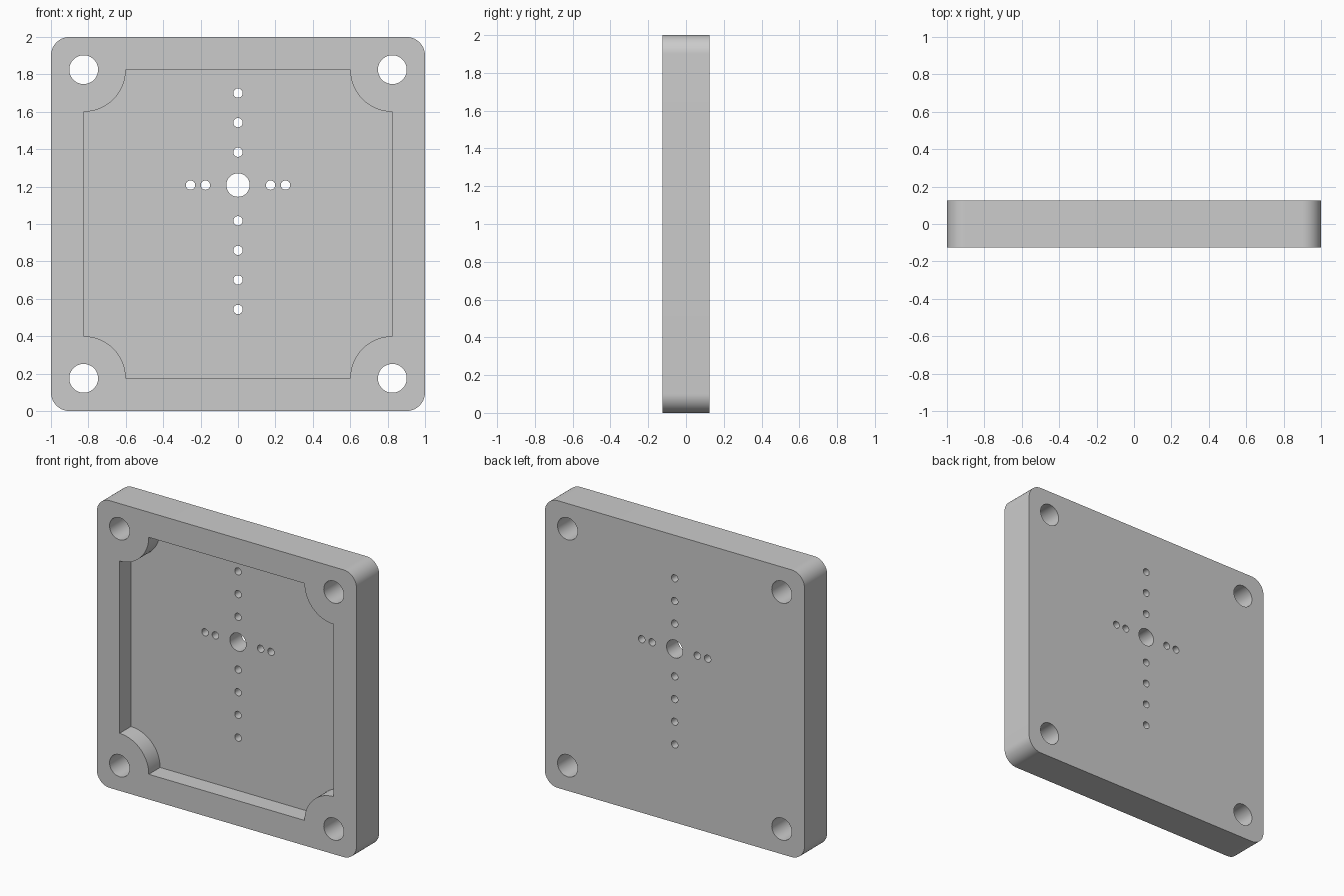
import bpy
import bmesh
from math import cos, sin, pi

cube = bpy.data.objects.get("Cube")
if cube:
    bpy.data.objects.remove(cube, do_unlink=True)

SIDE = 1.0          # half width of the square plate
HALF = 0.125        # half thickness
HOLE = 0.825        # offset of mounting holes from the plate centre
BOSS = 0.225        # radius of the corner bosses
MID = 1.0           # height of the plate centre

grey = bpy.data.materials.new("light_grey")
grey.use_nodes = True
grey.diffuse_color = (0.6, 0.6, 0.6, 1)
grey.node_tree.nodes["Principled BSDF"].inputs["Base Color"].default_value = (0.6, 0.6, 0.6, 1)


def arc(cx, cz, r, start, sweep, n):
    return [(cx + r * cos(start + sweep * i / n), cz + r * sin(start + sweep * i / n))
            for i in range(n + 1)]


def circle(cx, cz, r, n=48):
    return arc(cx, cz, r, 0, 2 * pi, n)[:-1]


def prism(name, outlines, y0, y1):
    """Solid object made by extruding closed x-z outlines from y0 to y1."""
    bm = bmesh.new()
    for pts in outlines:
        face = bm.faces.new([bm.verts.new((x, y0, z)) for x, z in pts])
        ext = bmesh.ops.extrude_face_region(bm, geom=[face], use_keep_orig=True)
        verts = [v for v in ext["geom"] if isinstance(v, bmesh.types.BMVert)]
        bmesh.ops.translate(bm, verts=verts, vec=(0, y1 - y0, 0))
    bmesh.ops.recalc_face_normals(bm, faces=bm.faces)
    mesh = bpy.data.meshes.new(name)
    bm.to_mesh(mesh)
    bm.free()
    mesh.materials.append(grey)
    obj = bpy.data.objects.new(name, mesh)
    bpy.context.collection.objects.link(obj)
    return obj


def cut(target, cutter):
    cutter.hide_render = True
    mod = target.modifiers.new("cut", "BOOLEAN")
    mod.operation = "DIFFERENCE"
    mod.solver = "EXACT"
    mod.object = cutter
    bpy.context.view_layer.objects.active = target
    bpy.ops.object.modifier_apply(modifier=mod.name)
    bpy.data.objects.remove(cutter, do_unlink=True)


# Plate outline with rounded corners, pocket outline with scooped corners
corners = [(1, 1), (-1, 1), (-1, -1), (1, -1)]
plate_outline, pocket_outline = [], []
for k, (sx, sz) in enumerate(corners):
    r = 0.1
    plate_outline += arc(sx * (SIDE - r), MID + sz * (SIDE - r), r, k * pi / 2, pi / 2, 16)
    pocket_outline += arc(sx * HOLE, MID + sz * HOLE, BOSS, (k + 3) * pi / 2, -pi / 2, 24)

plate = prism("base_plate", [plate_outline], -HALF, HALF)

# Shallow pocket in the front
cut(plate, prism("pocket_cutter", [pocket_outline], -2 * HALF, 0))

# Mounting holes, centre hole, and the cross of small holes
AXIS = 1.208
holes = [circle(sx * HOLE, MID + sz * HOLE, 0.077) for sx, sz in corners]
holes.append(circle(0, AXIS, 0.0625))
holes += [circle(0, 1.7 - 0.158 * i, 0.025, 32) for i in range(3)]
holes += [circle(0, 1.017 - 0.158 * i, 0.025, 32) for i in range(4)]
holes += [circle(s * x, AXIS, 0.025, 32) for s in (-1, 1) for x in (0.174, 0.254)]
cut(plate, prism("hole_cutters", holes, -2 * HALF, 2 * HALF))

# Smooth curved walls, crisp rims
bpy.ops.object.select_all(action="DESELECT")
plate.select_set(True)
bpy.context.view_layer.objects.active = plate
bpy.ops.object.shade_smooth_by_angle(angle=pi / 6)
